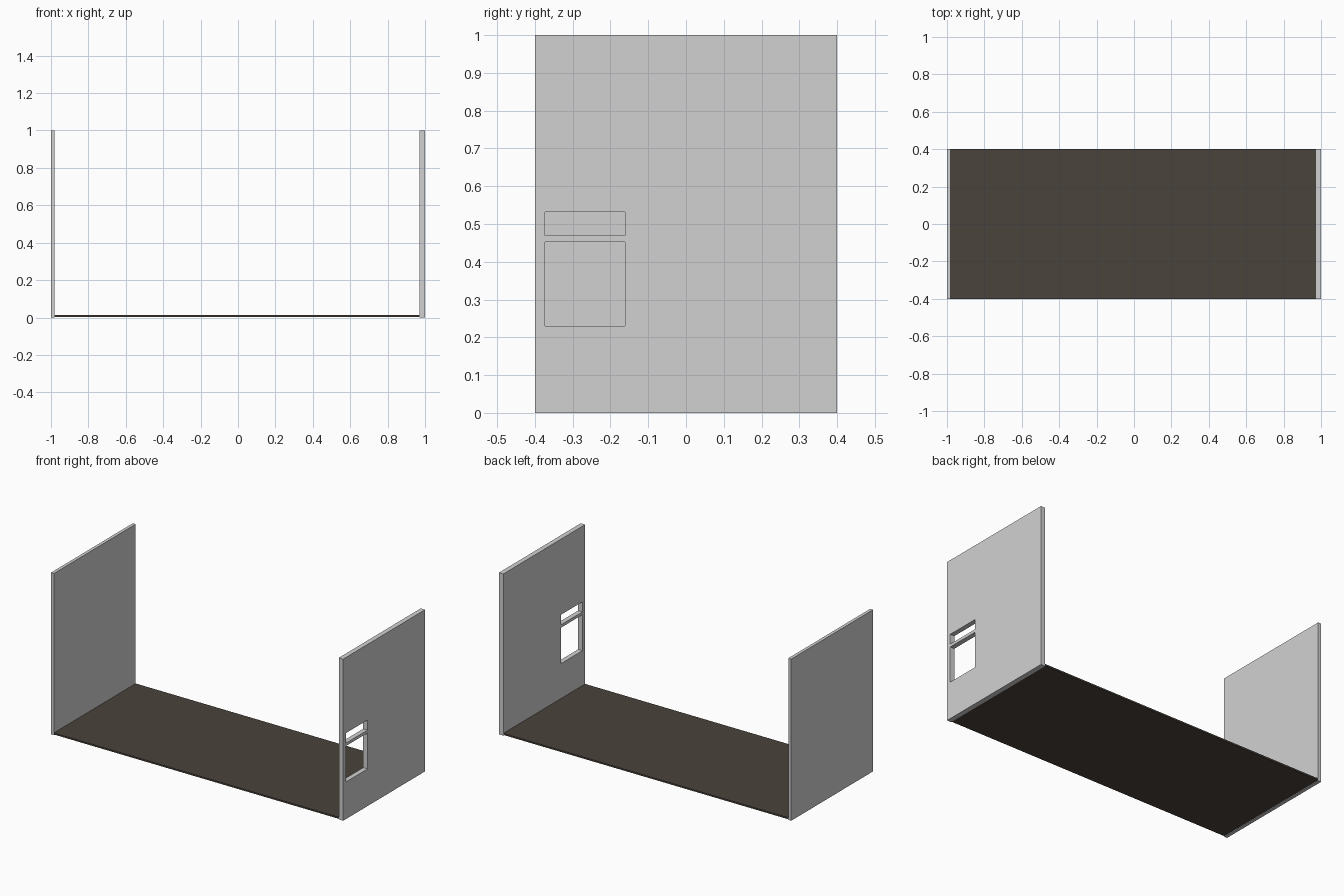
import bpy
import bmesh

cube = bpy.data.objects.get("Cube")
if cube:
    bpy.data.objects.remove(cube, do_unlink=True)


def material(name, rgb):
    mat = bpy.data.materials.new(name)
    mat.use_nodes = True
    colour = (*rgb, 1)
    mat.diffuse_color = colour
    mat.node_tree.nodes["Principled BSDF"].inputs["Base Color"].default_value = colour
    return mat


def box(name, low, high, mat):
    """Flat-shaded box between two opposite corners."""
    bm = bmesh.new()
    bmesh.ops.create_cube(bm, size=1)
    for v in bm.verts:
        v.co = [high[i] if v.co[i] > 0 else low[i] for i in range(3)]
    mesh = bpy.data.meshes.new(name)
    bm.to_mesh(mesh)
    bm.free()
    mesh.materials.append(mat)
    obj = bpy.data.objects.new(name, mesh)
    bpy.context.collection.objects.link(obj)
    return obj


def cut_opening(wall, name, low, high, mat):
    cutter = box(name, low, high, mat)
    cutter.hide_render = True
    cutter.hide_viewport = True
    cutter.display_type = 'WIRE'
    mod = wall.modifiers.new(name, 'BOOLEAN')
    mod.operation = 'DIFFERENCE'
    mod.solver = 'EXACT'
    mod.object = cutter


plaster = material("light grey plaster", (0.64, 0.64, 0.64))
boards = material("dark brown floor", (0.068, 0.056, 0.045))

DEPTH = 0.4           # half depth of the room
RIGHT, LEFT = -0.98, 0.97   # inner faces of the two walls

# Floor slab and the two end walls
box("floor", (RIGHT, -DEPTH, 0.004), (LEFT, DEPTH, 0.014), boards)
box("plain_wall", (-1, -DEPTH, 0), (RIGHT, DEPTH, 1), plaster)
window_wall = box("window_wall", (LEFT, -DEPTH, 0), (1, DEPTH, 1), plaster)

# Window: tall lower opening and a shallow one above the crossbar
for name, bottom, top in (("lower_opening", 0.23, 0.452), ("upper_opening", 0.47, 0.532)):
    cut_opening(window_wall, name, (0.9, -0.373, bottom), (1.1, -0.162, top), plaster)
